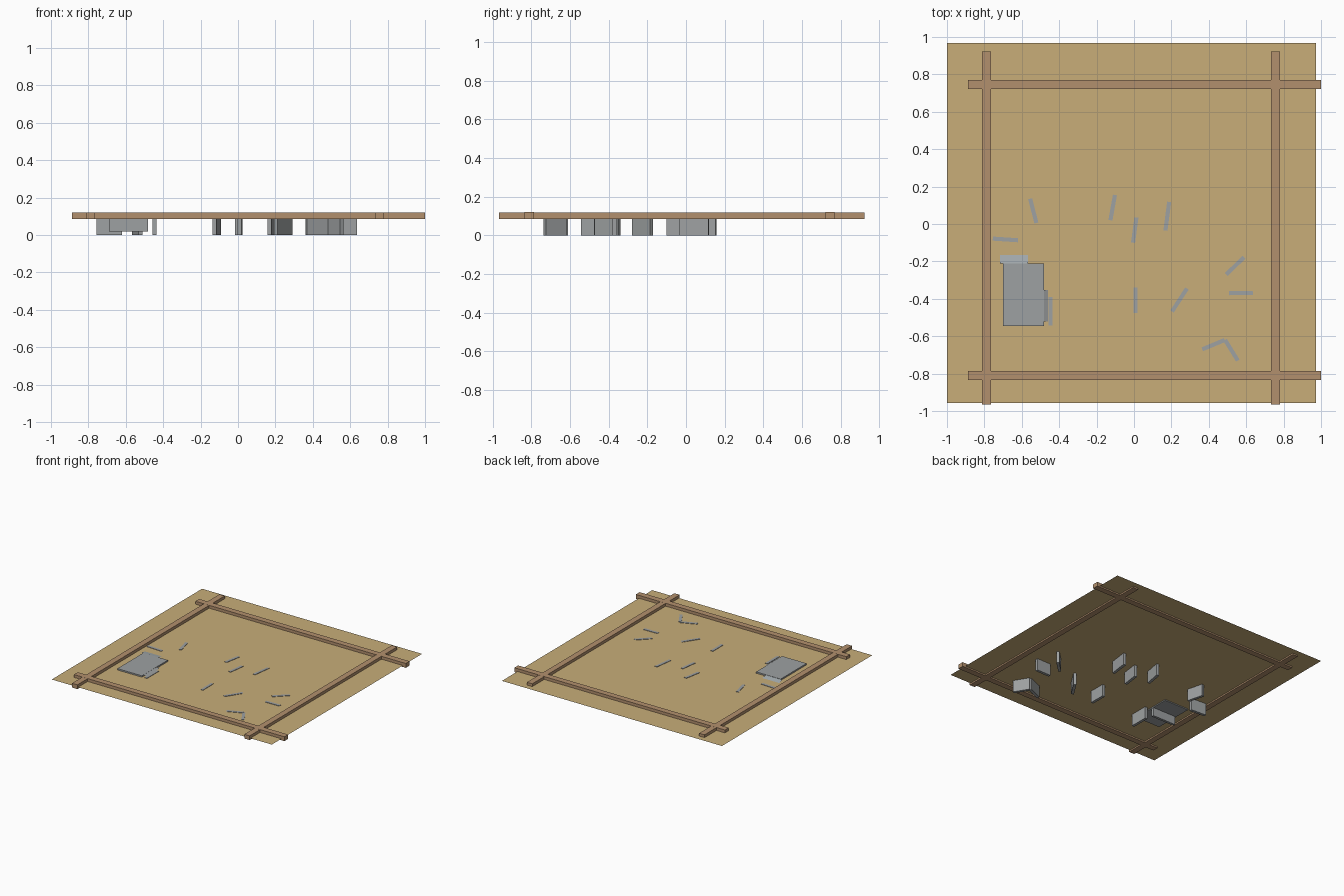
import bpy, bmesh, math
from mathutils import Vector

if "Cube" in bpy.data.objects:
    bpy.data.objects.remove(bpy.data.objects["Cube"])


def material(name, rgb):
    m = bpy.data.materials.new(name)
    m.diffuse_color = (*rgb, 1)
    m.use_nodes = True
    m.node_tree.nodes["Principled BSDF"].inputs["Base Color"].default_value = m.diffuse_color
    return m


SAND = material("sand", (0.58, 0.42, 0.19))
WOOD = material("wood", (0.45, 0.28, 0.155))
GREY = material("grey", (0.34, 0.355, 0.36))
PALE = material("pale_grey", (0.38, 0.42, 0.44))


def finish(name, bm, mat):
    bmesh.ops.recalc_face_normals(bm, faces=bm.faces)
    me = bpy.data.meshes.new(name)
    bm.to_mesh(me)
    bm.free()
    me.materials.append(mat)
    ob = bpy.data.objects.new(name, me)
    bpy.context.collection.objects.link(ob)
    return ob


def box(name, x0, x1, y0, y1, z0, z1, mat):
    bm = bmesh.new()
    bmesh.ops.create_cube(bm, size=1)
    for v in bm.verts:
        v.co = ((x0 + x1) / 2 + v.co.x * (x1 - x0),
                (y0 + y1) / 2 + v.co.y * (y1 - y0),
                (z0 + z1) / 2 + v.co.z * (z1 - z0))
    return finish(name, bm, mat)


def panel(name, a, b, z0, z1, width, mat):
    """Upright board running from a to b."""
    a, b = Vector(a), Vector(b)
    d = b - a
    ob = box(name, -d.length / 2, d.length / 2, -width / 2, width / 2, z0, z1, mat)
    mid = (a + b) / 2
    ob.location = (mid.x, mid.y, 0)
    ob.rotation_euler.z = math.atan2(d.y, d.x)
    return ob


def quad(name, pts, mat):
    bm = bmesh.new()
    bm.faces.new([bm.verts.new(p) for p in pts])
    return finish(name, bm, mat)


# ground sheet
S = 0.0965
quad("ground_sheet", [(-1, -0.957, S), (0.973, -0.957, S), (0.973, 0.968, S), (-1, 0.968, S)], SAND)

# crossing border beams
for i, y in enumerate((-0.81, 0.745)):
    box(f"long_beam_{i}", -0.887, 1.0, y - 0.024, y + 0.024, 0.085, 0.12, WOOD)
for i, x in enumerate((-0.788, 0.757)):
    box(f"cross_beam_{i}", x - 0.024, x + 0.024, -0.966, 0.922, 0.085, 0.1195, WOOD)

# upright boards sunk through the sheet
boards = [
    ((-0.555, 0.135), (-0.522, 0.005)),
    ((-0.102, 0.155), (-0.126, 0.02)),
    ((0.013, 0.035), (-0.005, -0.10)),
    ((0.188, 0.118), (0.168, -0.035)),
    ((-0.755, -0.078), (-0.62, -0.087)),
    ((0.007, -0.34), (0.008, -0.475)),
    ((0.283, -0.345), (0.203, -0.468)),
    ((0.588, -0.178), (0.493, -0.27)),
    ((0.508, -0.37), (0.635, -0.368)),
    ((0.365, -0.67), (0.485, -0.62)),
    ((0.487, -0.62), (0.555, -0.73)),
    ((-0.447, -0.39), (-0.447, -0.542)),
]
for i, (a, b) in enumerate(boards):
    panel(f"board_{i}", a, b, 0, 0.0995, 0.022, GREY)

# raised platform with a hanging wall below it
box("platform", -0.70, -0.48, -0.545, -0.212, 0.088, 0.108, GREY)
box("platform_wall", -0.69, -0.482, -0.37, -0.35, 0.02, 0.09, GREY)

# sloping ramps on two sides of the platform
quad("back_ramp", [(-0.717, -0.212, 0.106), (-0.567, -0.212, 0.106),
                   (-0.567, -0.167, 0.098), (-0.717, -0.167, 0.098)], PALE)
quad("side_ramp", [(-0.48, -0.52, 0.107), (-0.46, -0.52, 0.098),
                   (-0.46, -0.352, 0.098), (-0.48, -0.352, 0.107)], GREY)
